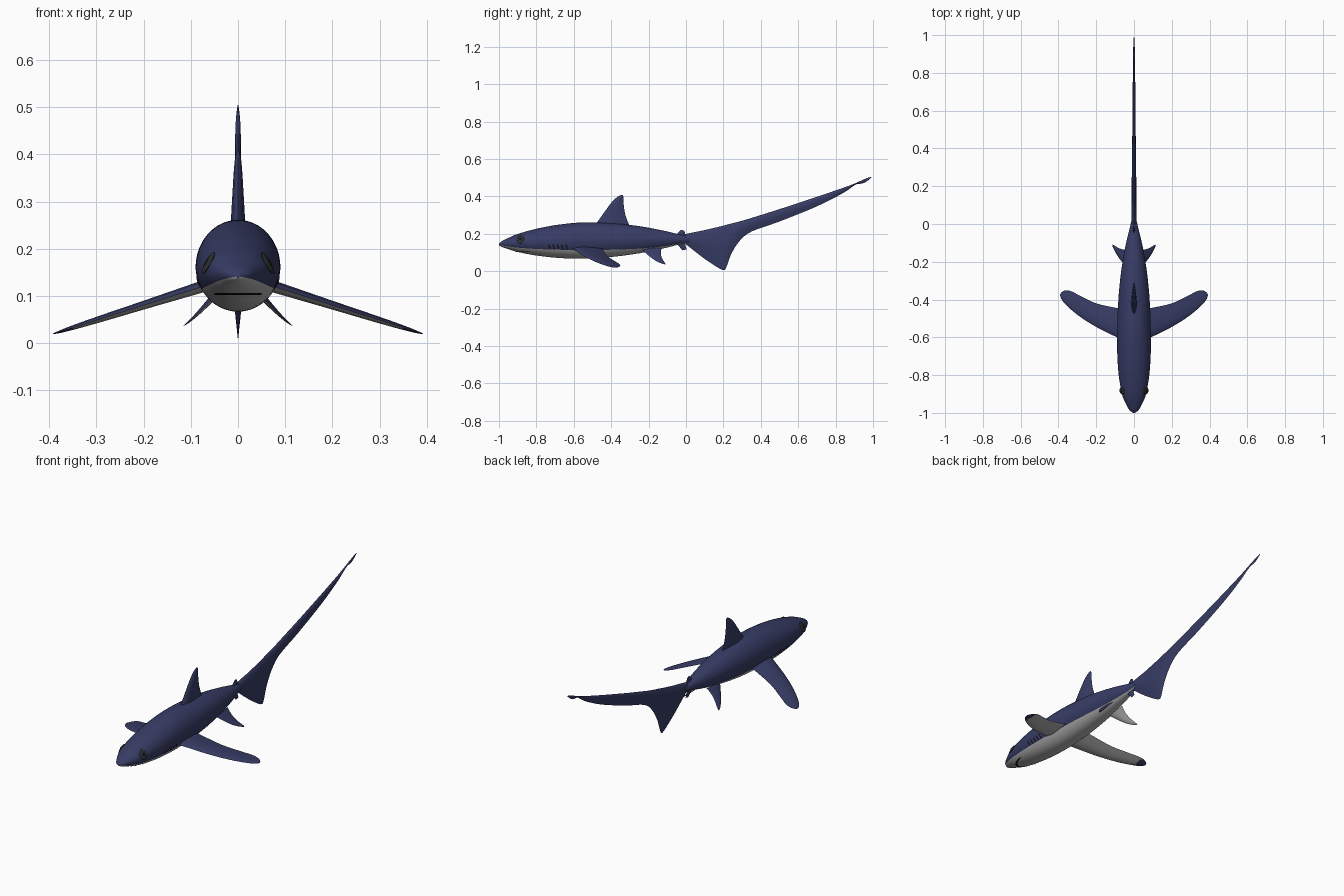
import bpy, bmesh, math
from mathutils import Vector, Matrix

if "Cube" in bpy.data.objects:
    bpy.data.objects.remove(bpy.data.objects["Cube"])


def material(name, rgb):
    m = bpy.data.materials.new(name)
    m.diffuse_color = (*rgb, 1)
    m.use_nodes = True
    m.node_tree.nodes["Principled BSDF"].inputs["Base Color"].default_value = m.diffuse_color
    return m


NAVY = material("navy skin", (0.038, 0.045, 0.13))
PALE = material("pale belly", (0.45, 0.45, 0.45))
EYE = material("dark grey eye", (0.025, 0.03, 0.03))
BLACK = material("black", (0.005, 0.005, 0.006))


def smooth_rows(rows, steps):
    """Catmull-Rom interpolation of rows of numbers."""
    out = []
    n = len(rows)
    for i in range(n - 1):
        a, b, c, d = (rows[max(0, min(n - 1, i + k))] for k in (-1, 0, 1, 2))
        for s in range(steps):
            t = s / steps
            out.append([0.5 * (2 * q + (r - p) * t + (2 * p - 5 * q + 4 * r - w) * t * t
                               + (3 * q - p - 3 * r + w) * t ** 3)
                        for p, q, r, w in zip(a, b, c, d)])
    out.append(list(rows[-1]))
    return out


def loft(name, rings, mats, rule=None, angle=40):
    """Skin closed rings, cap the ends, colour faces by a rule(face, column)."""
    bm = bmesh.new()
    vs = [[bm.verts.new(p) for p in ring] for ring in rings]
    n = len(rings[0])
    columns = {}
    for a, b in zip(vs, vs[1:]):
        for j in range(n):
            f = bm.faces.new((a[j], a[(j + 1) % n], b[(j + 1) % n], b[j]))
            columns[f] = j
    for cap in (vs[0], vs[-1]):
        columns[bm.faces.new(cap)] = 0
    bmesh.ops.recalc_face_normals(bm, faces=bm.faces)
    bm.normal_update()
    if rule:
        for f, j in columns.items():
            f.material_index = rule(f, j)
    return finish(name, bm, mats, angle)


def finish(name, bm, mats, angle=40):
    me = bpy.data.meshes.new(name)
    bm.to_mesh(me)
    bm.free()
    ob = bpy.data.objects.new(name, me)
    bpy.context.collection.objects.link(ob)
    for m in mats:
        me.materials.append(m)
    bpy.ops.object.select_all(action='DESELECT')
    ob.select_set(True)
    bpy.context.view_layer.objects.active = ob
    bpy.ops.object.shade_smooth_by_angle(angle=math.radians(angle))
    return ob


# Body: y, half width, top z, bottom z, colour boundary z
BODY = smooth_rows([
    (-1.0, .004, .148, .138, .141), (-.985, .024, .160, .130, .138),
    (-.95, .044, .178, .118, .133), (-.9, .064, .199, .103, .126),
    (-.8, .081, .227, .084, .119), (-.68, .089, .249, .071, .115),
    (-.55, .089, .261, .067, .113), (-.4, .083, .257, .076, .115),
    (-.25, .068, .241, .096, .121), (-.12, .046, .217, .122, .134),
    (-.04, .027, .198, .142, .148), (.02, .013, .185, .154, .158)], 6)


def point(row, ang, lift=0.0):
    y, w, top, bot, _ = row
    return Vector(((w + lift) * math.cos(ang), y,
                   (top + bot) / 2 + ((top - bot) / 2 + lift) * math.sin(ang)))


def row_at(y):
    for a, b in zip(BODY, BODY[1:]):
        if a[0] <= y <= b[0]:
            t = (y - a[0]) / (b[0] - a[0])
            return [p + (q - p) * t for p, q in zip(a, b)]
    return BODY[-1]


def surface(y, z, lift=0.0):
    """Point on the right flank at a given y and z."""
    r = row_at(y)
    s = (z - (r[2] + r[3]) / 2) / ((r[2] - r[3]) / 2)
    return point(r, math.asin(max(-1, min(1, s))), lift)


UP, LOW = 26, 14
rings = []
for r in BODY:
    s = (r[4] - (r[2] + r[3]) / 2) / ((r[2] - r[3]) / 2)
    b = math.asin(max(-.95, min(.95, s)))
    angs = [b + (math.pi - 2 * b) * i / UP for i in range(UP)]
    angs += [math.pi - b + (math.pi + 2 * b) * i / LOW for i in range(LOW)]
    rings.append([point(r, a) for a in angs])
loft("body", rings, [NAVY, PALE], lambda f, j: 1 if j >= UP else 0, 60)

# Fins: each station is leading point, trailing point, half thickness
FOIL = [(0.04, .35), (.15, .75), (.35, 1), (.6, .75), (.82, .35)]


def fin(name, stations, normal, mats=(NAVY,), rule=None, steps=4, flip=1):
    nrm = Vector(normal).normalized()
    out = []
    for s in smooth_rows([(*a, *b, t) for a, b, t in stations], steps):
        a, b, t = Vector(s[:3]), Vector(s[3:6]), s[6]
        ring = [a] + [a.lerp(b, u) + nrm * t * w for u, w in FOIL] + [b]
        ring += [a.lerp(b, u) - nrm * t * w for u, w in reversed(FOIL)]
        out.append([Vector((p.x * flip, p.y, p.z)) for p in ring])
    return loft(name, out, mats, rule, 50)


def upright(rows):
    return [((0, a, b), (0, c, d), t) for a, b, c, d, t in rows]


fin("dorsal_fin", upright([
    (-.50, .225, -.29, .225, .016), (-.475, .262, -.307, .255, .015),
    (-.435, .318, -.325, .305, .012), (-.398, .368, -.333, .355, .009),
    (-.37, .395, -.334, .39, .006), (-.348, .408, -.338, .407, .002)]), (1, 0, 0))
fin("second_dorsal_fin", upright([
    (-.055, .19, -.005, .18, .006), (-.04, .208, -.005, .20, .004),
    (-.025, .222, -.008, .215, .001)]), (1, 0, 0))
fin("anal_fin", upright([
    (-.055, .155, -.005, .16, .006), (-.035, .13, -.003, .137, .004),
    (-.018, .112, .004, .117, .001)]), (1, 0, 0))

# Long whip tail with a pointed lower lobe: upper edge, lower edge
fin("tail_fin", upright([
    (-.005, .198, -.005, .148, .012), (.04, .208, .04, .112, .014),
    (.1, .22, .1, .066, .014), (.16, .234, .16, .026, .014),
    (.197, .243, .2, .006, .013), (.222, .250, .216, .022, .013),
    (.25, .257, .24, .088, .012), (.30, .270, .285, .160, .011),
    (.36, .288, .35, .212, .010), (.5, .332, .5, .266, .009),
    (.7, .398, .7, .347, .007), (.84, .446, .84, .418, .006),
    (.9, .468, .905, .462, .005), (.935, .484, .935, .468, .004),
    (.965, .497, .96, .476, .003), (.992, .505, .99, .499, .001)]), (1, 0, 0))


# Paired fins
def drop(x):
    return .117 - .317 * (x - .085)


PECTORAL = [((x, a, drop(x)), (u, b, drop(u)), t) for x, a, u, b, t in [
    (.05, -.62, .05, -.45, .013), (.09, -.60, .09, -.445, .012),
    (.2, -.545, .2, -.42, .009), (.29, -.488, .285, -.38, .007),
    (.35, -.438, .335, -.355, .005), (.38, -.405, .365, -.352, .003),
    (.392, -.378, .385, -.362, .001)]]
PELVIC = [((.035, -.235, .115), (.03, -.13, .125), .007),
          ((.06, -.205, .088), (.055, -.135, .097), .006),
          ((.085, -.172, .062), (.08, -.128, .07), .004),
          ((.104, -.14, .045), (.102, -.115, .048), .002),
          ((.115, -.115, .037), (.114, -.108, .038), .0006)]


def under(limit):
    return lambda f, j: 1 if f.normal.z < -.05 and abs(f.calc_center_median().x) < limit else 0


for side, flip in (("right", 1), ("left", -1)):
    fin(side + "_pectoral_fin", PECTORAL, (.317, 0, 1), (NAVY, PALE), under(.35), 4, flip)
    fin(side + "_pelvic_fin", PELVIC, (1, 0, 1), (NAVY, PALE), under(1), 4, flip)

    # Eye lens and pupil, laid flat on the head
    c = surface(-.885, .17)
    e = .004
    nrm = (surface(-.885 + e, .17) - c).cross(surface(-.885, .17 + e) - c).normalized()
    up = (surface(-.885, .17 + e) - c).normalized()
    fwd = up.cross(nrm)
    for part, mat, rad in (("eye", EYE, (.005, .019, .027)), ("pupil", BLACK, (.0065, .009, .014))):
        bm = bmesh.new()
        bmesh.ops.create_uvsphere(bm, u_segments=20, v_segments=12, radius=1)
        for v in bm.verts:
            p = c + nrm * v.co.x * rad[0] + fwd * v.co.y * rad[1] + up * v.co.z * rad[2]
            v.co = (p.x * flip, p.y, p.z)
        bmesh.ops.recalc_face_normals(bm, faces=bm.faces)
        finish(f"{side}_{part}", bm, [mat])

    # Five gill slits as thin plates
    bm = bmesh.new()
    for i in range(5):
        y0 = -.735 + i * .023
        pts = [surface(y0 + dy, z, .0015) for dy, z in
               ((-.003, .142), (.004, .142), (.009, .13), (.012, .116), (.006, .116), (.002, .13))]
        f = bm.faces.new([bm.verts.new((p.x * flip, p.y, p.z)) for p in pts])
        f.normal_update()
        if f.normal.x * flip < 0:
            f.normal_flip()
    finish(side + "_gill_slits", bm, [BLACK])

# Mouth: thin curved strip following the underside of the snout
bm = bmesh.new()
strip = []
for i in range(25):
    x = -.05 + .1 * i / 24
    pair = []
    for z in (.1075, .1035):
        y = -.99
        while y < -.7:
            r = row_at(y)
            if abs(x) < r[1]:
                low = point(r, -math.acos(x / r[1])).z
                if low <= z:
                    break
            y += .0005
        pair.append(bm.verts.new((x, y - .001, z - .0015)))
    strip.append(pair)
for a, b in zip(strip, strip[1:]):
    bm.faces.new((a[0], a[1], b[1], b[0]))
finish("mouth", bm, [BLACK])
